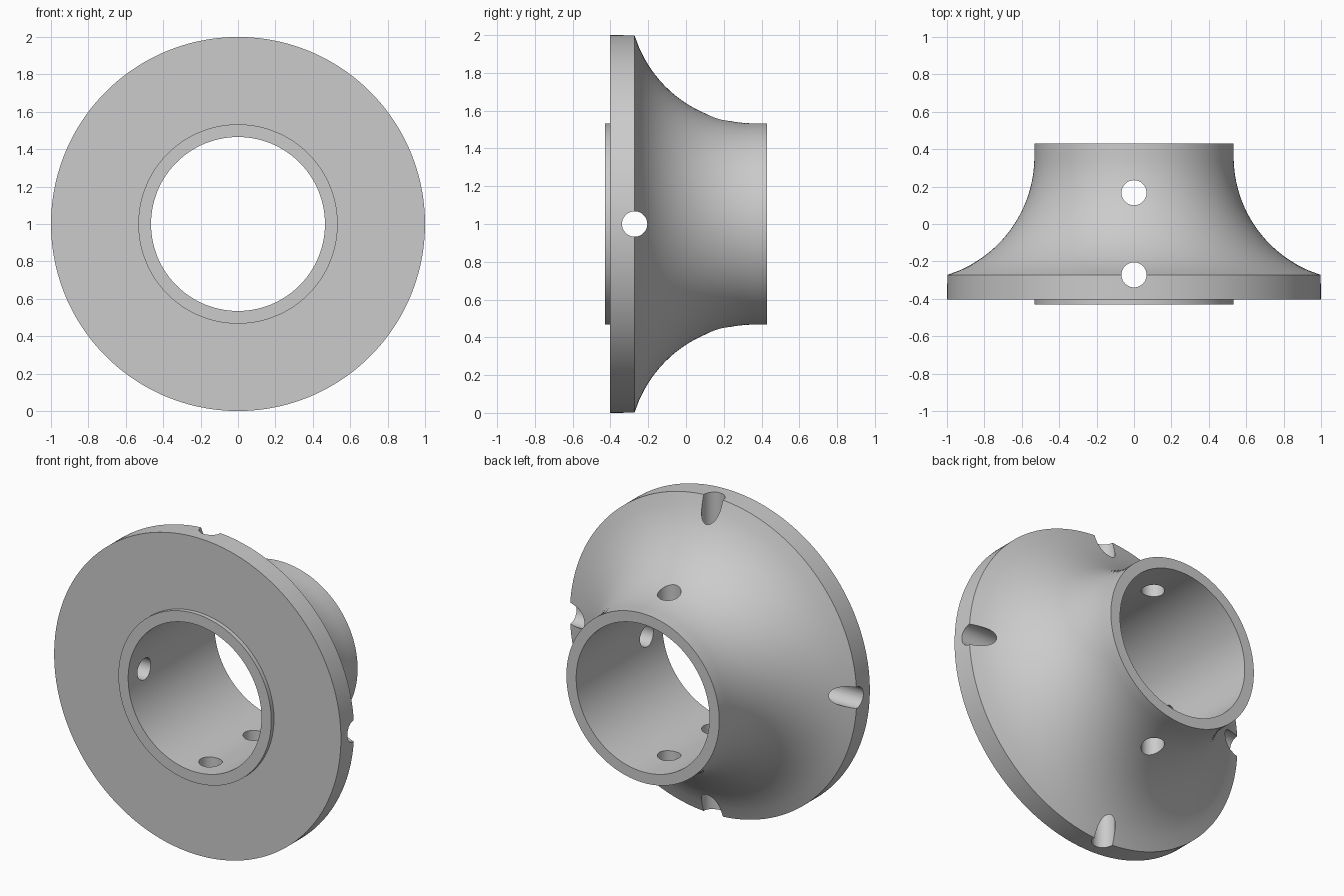
import bpy, bmesh
from math import sqrt, pi, sin, cos
from mathutils import Matrix, Vector

if "Cube" in bpy.data.objects:
    bpy.data.objects.remove(bpy.data.objects["Cube"], do_unlink=True)

SEGMENTS = 128
BORE, NECK, FLANGE = 0.465, 0.533, 1.0
FRONT, STEP, RIM, BACK = -0.43, -0.403, -0.272, 0.43
HOLE = 0.067
CENTRE = Vector((0, 0, 1))

grey = bpy.data.materials.new("grey_metal")
grey.use_nodes = True
colour = (0.6, 0.6, 0.6, 1)
grey.diffuse_color = colour
grey.node_tree.nodes["Principled BSDF"].inputs["Base Color"].default_value = colour


def add_object(name, bm):
    bmesh.ops.recalc_face_normals(bm, faces=bm.faces)
    mesh = bpy.data.meshes.new(name)
    bm.to_mesh(mesh)
    bm.free()
    obj = bpy.data.objects.new(name, mesh)
    bpy.context.collection.objects.link(obj)
    obj.data.materials.append(grey)
    return obj


def revolve(name, profile):
    """Closed (radius, y) profile turned around the y axis."""
    bm = bmesh.new()
    rings = []
    for i in range(SEGMENTS):
        a = 2 * pi * (i + 0.5) / SEGMENTS
        rings.append([bm.verts.new(CENTRE + Vector((r * cos(a), y, r * sin(a))))
                      for r, y in profile])
    n = len(profile)
    for i in range(SEGMENTS):
        a, b = rings[i], rings[(i + 1) % SEGMENTS]
        for j in range(n):
            k = (j + 1) % n
            bm.faces.new((a[j], a[k], b[k], b[j]))
    return add_object(name, bm)


def drill(target, axis, y):
    """Cross hole through the whole body along the x or z axis."""
    bm = bmesh.new()
    turn = Matrix.Rotation(pi / 2, 4, "Y") if axis == "X" else Matrix.Identity(4)
    place = Matrix.Translation(CENTRE + Vector((0, y, 0)))
    bmesh.ops.create_cone(bm, cap_ends=True, segments=48, radius1=HOLE,
                          radius2=HOLE, depth=2.4, matrix=place @ turn)
    cutter = add_object("hole_cutter", bm)
    cutter.hide_render = True
    mod = target.modifiers.new("hole", "BOOLEAN")
    mod.operation = "DIFFERENCE"
    mod.solver = "EXACT"
    mod.object = cutter
    bpy.ops.object.modifier_apply(modifier=mod.name)
    bpy.data.objects.remove(cutter, do_unlink=True)


# Concave flare, a circular arc tangent to the neck
flare_end = 0.36
rise, run = FLANGE - NECK, flare_end - RIM
radius = (rise ** 2 + run ** 2) / (2 * rise)
flare = []
for i in range(25):
    y = RIM + run * i / 24
    flare.append((NECK + radius - sqrt(radius ** 2 - (flare_end - y) ** 2), y))

# Flanged body with raised front lip, flare, neck and bore
profile = [(BORE, FRONT), (NECK, FRONT), (NECK, STEP), (FLANGE, STEP)]
profile += flare + [(NECK, BACK), (BORE, BACK)]
body = revolve("flanged_collar", profile)
bpy.context.view_layer.objects.active = body
body.select_set(True)

# Cross holes: two through the rim, one through the neck
drill(body, "Z", RIM)
drill(body, "X", RIM)
drill(body, "Z", 0.167)

bpy.ops.object.shade_smooth_by_angle(angle=pi / 6)
